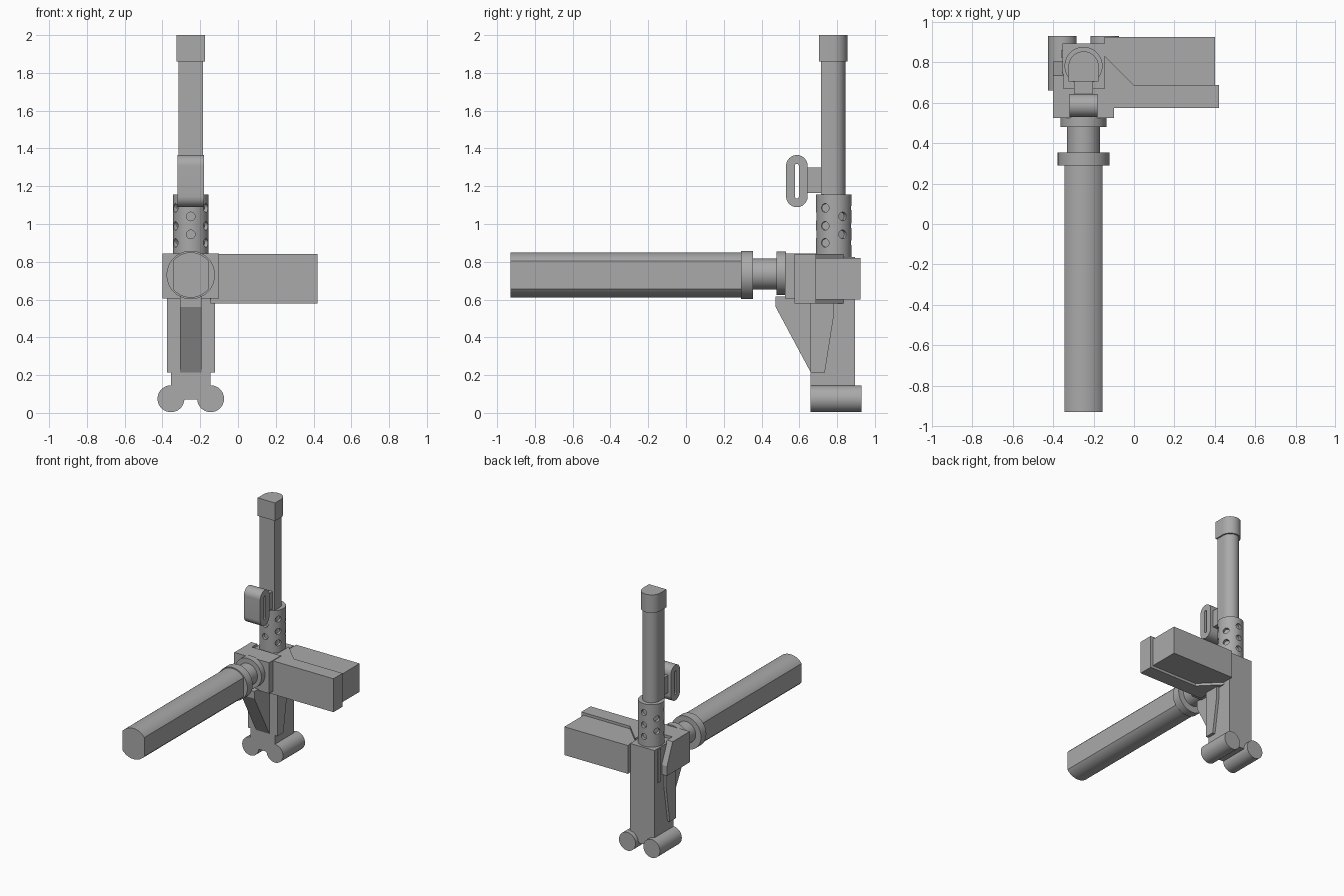
import bpy, bmesh, math
from mathutils import Matrix, Vector

cube = bpy.data.objects.get("Cube")
if cube:
    bpy.data.objects.remove(cube, do_unlink=True)

grey = bpy.data.materials.new("plain grey")
grey.use_nodes = True
COLOUR = (0.4, 0.4, 0.4, 1)
grey.diffuse_color = COLOUR
grey.node_tree.nodes["Principled BSDF"].inputs["Base Color"].default_value = COLOUR

CX, CY, TZ = -0.25, 0.78, 0.73   # column centre and stock axis height
AXES = {"X": Matrix(((0, 0, 1), (1, 0, 0), (0, 1, 0))),   # outline in y,z
        "Y": Matrix(((1, 0, 0), (0, 0, 1), (0, 1, 0))),   # outline in x,z
        "Z": Matrix.Identity(3)}                          # outline in x,y


def prism(name, outline, lo, hi, axis="Z", smooth=True):
    """Extrude a 2D outline along an axis from lo to hi."""
    bm = bmesh.new()
    m = AXES[axis]
    rings = [[bm.verts.new(m @ Vector((u, v, d))) for u, v in outline] for d in (lo, hi)]
    bm.faces.new(rings[0])
    bm.faces.new(rings[1])
    n = len(outline)
    for i in range(n):
        j = (i + 1) % n
        bm.faces.new((rings[0][i], rings[0][j], rings[1][j], rings[1][i]))
    bmesh.ops.recalc_face_normals(bm, faces=bm.faces)
    mesh = bpy.data.meshes.new(name)
    bm.to_mesh(mesh)
    bm.free()
    mesh.materials.append(grey)
    ob = bpy.data.objects.new(name, mesh)
    bpy.context.collection.objects.link(ob)
    if smooth:
        shade(ob)
    return ob


def shade(ob):
    bpy.ops.object.select_all(action="DESELECT")
    ob.select_set(True)
    bpy.context.view_layer.objects.active = ob
    bpy.ops.object.shade_smooth_by_angle(angle=math.radians(30))


def box(name, x, y, z):
    return prism(name, [(x[0], y[0]), (x[1], y[0]), (x[1], y[1]), (x[0], y[1])], *z, smooth=False)


def arc(u, v, r, start=0, end=360, n=48):
    count = n if end - start == 360 else n + 1
    angles = [math.radians(start + (end - start) * i / n) for i in range(count)]
    return [(u + r * math.cos(a), v + r * math.sin(a)) for a in angles]


def arch(r, front):
    """Half round at the back, flat at the front."""
    return [(CX - r, front), (CX + r, front)] + arc(CX, CY, r, 0, 180, 24)


def capsule(u, v, r, half):
    return arc(u, v + half, r, 0, 180, 24) + arc(u, v - half, r, 180, 360, 24)


def cut(ob, cutter):
    mod = ob.modifiers.new("cut", "BOOLEAN")
    mod.operation = "DIFFERENCE"
    mod.solver = "EXACT"
    mod.object = cutter
    bpy.context.view_layer.objects.active = ob
    bpy.ops.object.select_all(action="DESELECT")
    ob.select_set(True)
    bpy.ops.object.modifier_apply(modifier=mod.name)
    bpy.data.objects.remove(cutter, do_unlink=True)
    shade(ob)


# Long horizontal tube: round above and below, flat on both sides
R, FLAT = 0.12, math.degrees(math.acos(0.095 / 0.12))
tube = arc(CX, TZ, R, FLAT, 180 - FLAT, 20) + arc(CX, TZ, R, 180 + FLAT, 360 - FLAT, 20)
prism("long_tube", tube, -0.93, 0.30, "Y")
prism("tube_collar", arc(CX, TZ, 0.128), 0.29, 0.355, "Y")
prism("tube_neck", arc(CX, TZ + 0.005, 0.082), 0.35, 0.49, "Y")
prism("tube_flange", arc(CX, TZ + 0.01, 0.115), 0.48, 0.53, "Y")

# Central body and mounting block
box("body", (-0.355, -0.145), (0.66, 0.895), (0.07, 0.825))
box("mount_block", (-0.40, -0.10), (0.525, 0.67), (0.605, 0.845))
prism("side_cover", [(0.53, 0.605), (0.53, 0.845), (0.735, 0.845), (0.805, 0.68), (0.805, 0.605)],
      -0.40, -0.35, "X", smooth=False)
box("side_bar", (-0.362, -0.35), (0.825, 0.86), (0.56, 0.815))

# Tapered plates on both sides and the front gusset
plate = [(0.66, 0.215), (0.735, 0.215), (0.78, 0.50), (0.78, 0.61), (0.66, 0.61)]
for side, x in (("right", -0.375), ("left", -0.145)):
    prism(side + "_plate", plate, x, x + 0.022, "X", smooth=False)
prism("front_gusset", [(0.475, 0.615), (0.475, 0.56), (0.66, 0.215), (0.67, 0.615)],
      -0.307, -0.192, "X", smooth=False)

# Rollers under the body
for side, x in (("right", -0.355), ("left", -0.145)):
    prism(side + "_roller", arc(x, 0.075, 0.071), 0.66, 0.93, "Y")

# Side box with the taller front shroud
prism("side_shroud", [(-0.146, 0.575), (0.42, 0.575), (0.42, 0.688), (0, 0.688), (-0.146, 0.834)],
      0.58, 0.84, smooth=False)
box("side_box", (-0.147, 0.40), (0.65, 0.925), (0.60, 0.82))

# Upright tube and cap
prism("upright_tube", arch(0.064, 0.715), 0.82, 1.88)
prism("upright_cap", arch(0.075, 0.705), 1.86, 2.0)

# Perforated sleeve with six staggered columns of holes
sleeve = prism("perforated_sleeve", arc(CX, CY + 0.003, 0.094, n=64), 0.81, 1.155)
bm = bmesh.new()
for k in range(6):
    a = math.radians(-90 + 60 * k)
    out = Vector((math.cos(a), math.sin(a), 0))
    for z in ((0.945, 1.04) if k % 2 == 0 else (0.90, 0.99, 1.085)):
        place = Matrix.Translation(Vector((CX, CY + 0.003, z)) + out * 0.095)
        turn = out.to_track_quat("Z", "Y").to_matrix().to_4x4()
        bmesh.ops.create_cone(bm, cap_ends=True, segments=20, radius1=0.023, radius2=0.023,
                              depth=0.05, matrix=place @ turn)
holes_mesh = bpy.data.meshes.new("hole_cutter")
bm.to_mesh(holes_mesh)
bm.free()
holes_mesh.materials.append(grey)
holes = bpy.data.objects.new("hole_cutter", holes_mesh)
holes.hide_render = True
bpy.context.collection.objects.link(holes)
cut(sleeve, holes)

# Rounded slotted block on an arm
block = prism("slotted_block", capsule(0.587, 1.227, 0.057, 0.081), -0.32, -0.18, "X")
slot = prism("slot_cutter", capsule(0.587, 1.227, 0.010, 0.082), -0.40, -0.10, "X")
slot.hide_render = True
cut(block, slot)
box("block_arm", (-0.297, -0.203), (0.635, 0.725), (1.165, 1.30))
